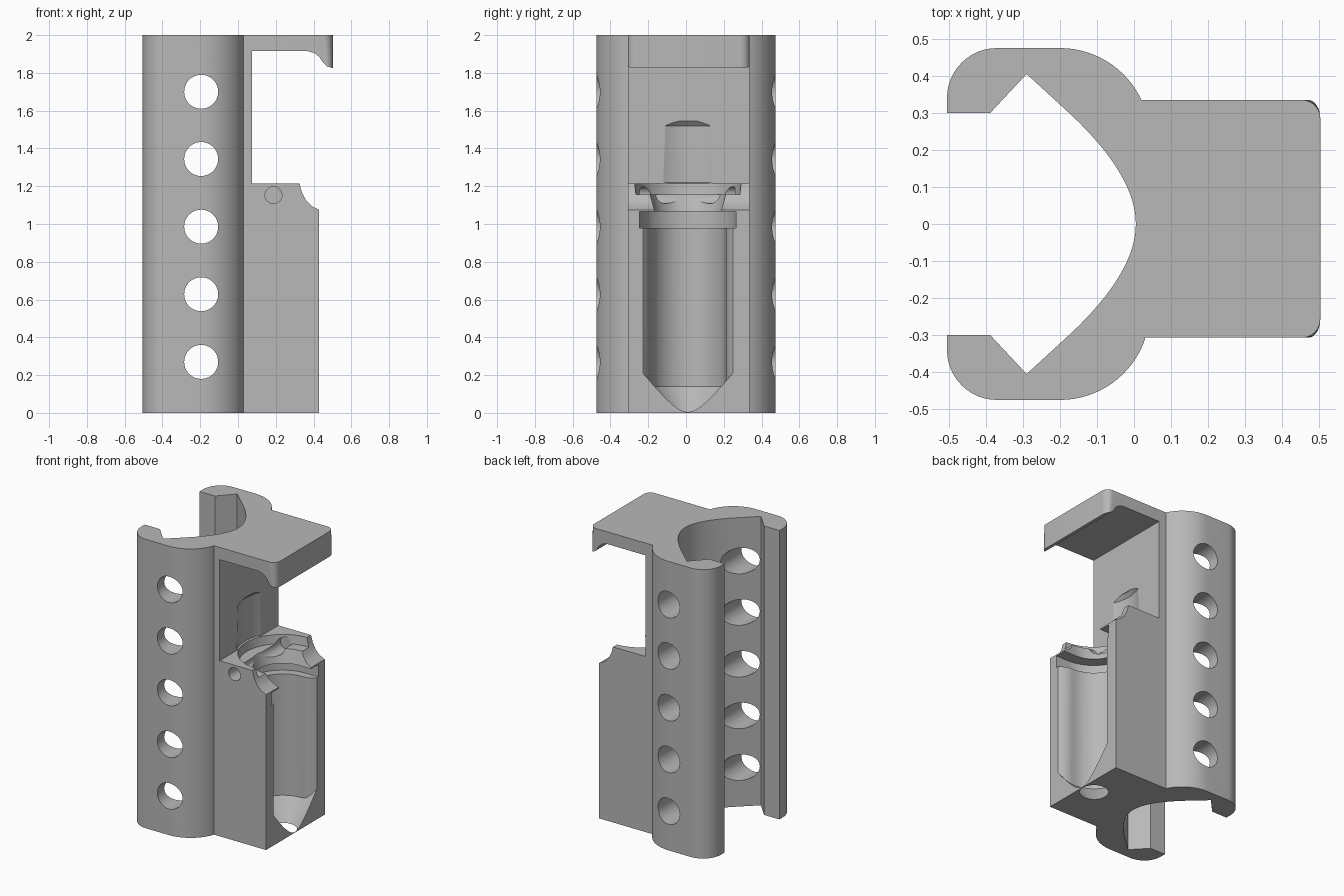
import bpy, bmesh
from math import sin, cos, pi, radians
from mathutils import Vector

if "Cube" in bpy.data.objects:
    bpy.data.objects.remove(bpy.data.objects["Cube"])

grey = bpy.data.materials.new("plain grey")
grey.use_nodes = True
COLOUR = (0.48, 0.48, 0.48, 1)
grey.diffuse_color = COLOUR
grey.node_tree.nodes["Principled BSDF"].inputs["Base Color"].default_value = COLOUR

CX, CY = 0.336, 0.01          # axis of the pocket


def make(name, bm):
    bmesh.ops.recalc_face_normals(bm, faces=bm.faces)
    mesh = bpy.data.meshes.new(name)
    bm.to_mesh(mesh)
    bm.free()
    ob = bpy.data.objects.new(name, mesh)
    bpy.context.collection.objects.link(ob)
    mesh.materials.append(grey)
    return ob


def prism(pts, lo, hi, axis="z"):
    """Extrude a flat outline along z, or an (x, z) outline along y."""
    bm = bmesh.new()
    place = (lambda a, b: (a, b, lo)) if axis == "z" else (lambda a, b: (a, lo, b))
    face = bm.faces.new([bm.verts.new(place(a, b)) for a, b in pts])
    ext = bmesh.ops.extrude_face_region(bm, geom=[face])
    move = Vector((0, 0, hi - lo)) if axis == "z" else Vector((0, hi - lo, 0))
    bmesh.ops.translate(bm, vec=move, verts=[v for v in ext["geom"] if isinstance(v, bmesh.types.BMVert)])
    return bm


def arc(x, y, r, a, b, n=12):
    return [(x + r * cos(radians(a + (b - a) * i / n)),
             y + r * sin(radians(a + (b - a) * i / n))) for i in range(n + 1)]


def lathe(name, profile, steps=64):
    """Closed solid of revolution about the pocket axis."""
    bm = bmesh.new()
    rings = [[bm.verts.new((CX + r * cos(2 * pi * i / steps), CY + r * sin(2 * pi * i / steps), z))
              for i in range(steps)] for r, z in profile]
    for a, b in zip(rings, rings[1:]):
        for i in range(steps):
            j = (i + 1) % steps
            bm.faces.new((a[i], a[j], b[j], b[i]))
    bm.faces.new(rings[0])
    bm.faces.new(rings[-1])
    return make(name, bm)


def boolean(target, tool, operation="DIFFERENCE"):
    mod = target.modifiers.new("cut", "BOOLEAN")
    mod.operation, mod.object, mod.solver = operation, tool, "EXACT"
    bpy.context.view_layer.update()
    result = target.evaluated_get(bpy.context.evaluated_depsgraph_get())
    mesh = bpy.data.meshes.new_from_object(result)
    target.modifiers.clear()
    target.data = mesh
    bpy.data.objects.remove(tool)


def mirrored(half):
    return half + [(x, -y) for x, y in reversed(half) if abs(y) > 1e-6]


# Clamp sleeve: outer outline
half = [(0.03, 0.31)] + arc(-0.2, 0.232, 0.243, 19, 90, 16) + arc(-0.37, 0.34, 0.135, 90, 180)
body = make("clamp_body", prism(mirrored(half), 0, 2))

# Arm with top hook, open window and lower block
side = [(-0.03, 0), (0.43, 0), (0.43, 1.075), (0.39, 1.095), (0.36, 1.125), (0.338, 1.168),
        (0.325, 1.215), (0.075, 1.215), (0.075, 1.915), (0.37, 1.915), (0.405, 1.905),
        (0.43, 1.885), (0.45, 1.855), (0.47, 1.835), (0.503, 1.825), (0.503, 2), (-0.03, 2)]
bm = prism(side, -0.307, 0.335, "y")
corners = [e for e in bm.edges if all(v.co.x > 0.5 for v in e.verts)
           and abs(e.verts[0].co.z - e.verts[1].co.z) > 0.1]
bmesh.ops.bevel(bm, geom=corners, offset=0.05, segments=8, profile=0.5, affect="EDGES")
boolean(body, make("arm", bm), "UNION")

# Sleeve bore: pointed curve with side grooves, open towards -x
curve = []
for i in range(17):
    t = i / 16
    k = (1 - t) ** 2
    m = 2 * t * (1 - t)
    curve.append((-0.17 * k + 0.005 * (m + t * t), 0.295 * k + 0.13 * m))
bore = [(-0.6, 0.3), (-0.388, 0.3), (-0.29, 0.405)] + curve
boolean(body, make("bore", prism(mirrored(bore), -0.1, 2.1)))

# Round holes through both sleeve walls
for z in (0.27, 0.628, 0.986, 1.344, 1.7):
    boolean(body, make("hole", prism(arc(-0.195, z, 0.09, 0, 350, 35), -0.7, 0.7, "y")))

# Long pocket: flared cylinder limited by a conical floor
flare = [(0.5, 0.24), (0.43, 0.238), (0.415, 0.224), (0.39, 0.209), (0.365, 0.202)]
plan = flare + arc(CX, 0, 0.2, 90, 180, 16)
plan = [(x, y + CY) for x, y in mirrored(plan[:-1] + [(CX - 0.2, 0)])]
pocket = make("pocket", prism(plan, -0.05, 1.0))
funnel = lathe("funnel", [(0.074, -0.02), (0.4, 0.394), (0.4, 1.1)])
boolean(pocket, funnel, "INTERSECT")
boolean(body, pocket)

# Collar groove, neck, upper seat and shallow wall recess above
boolean(body, lathe("collar", [(0.255, 0.98), (0.255, 1.065), (0.175, 1.065), (0.2, 1.155),
                               (0.275, 1.155), (0.282, 1.215), (0.292, 1.22),
                               (0.287, 1.52), (0.265, 1.545)]))

# Straight outlets of those grooves through the open side
outlet = [(0.255, 0.98), (0.255, 1.065), (0.175, 1.065), (0.2, 1.155), (0.275, 1.155), (0.28, 1.25)]
bm = bmesh.new()
ring = [(y, z) for y, z in outlet] + [(-y, z) for y, z in reversed(outlet)]
face = bm.faces.new([bm.verts.new((CX, CY + y, z)) for y, z in ring])
ext = bmesh.ops.extrude_face_region(bm, geom=[face])
bmesh.ops.translate(bm, vec=(0.3, 0, 0), verts=[v for v in ext["geom"] if isinstance(v, bmesh.types.BMVert)])
boolean(body, make("outlet", bm))

# Blind cross pin hole
boolean(body, make("pin_hole", prism(arc(0.188, 1.153, 0.045, 0, 345, 23), -0.4, 0.26, "y")))

# Centre and shade
body.data.materials.clear()
body.data.materials.append(grey)
for p in body.data.polygons:
    p.material_index = 0
bpy.context.view_layer.objects.active = body
body.select_set(True)
bpy.ops.object.shade_smooth_by_angle(angle=radians(25))
